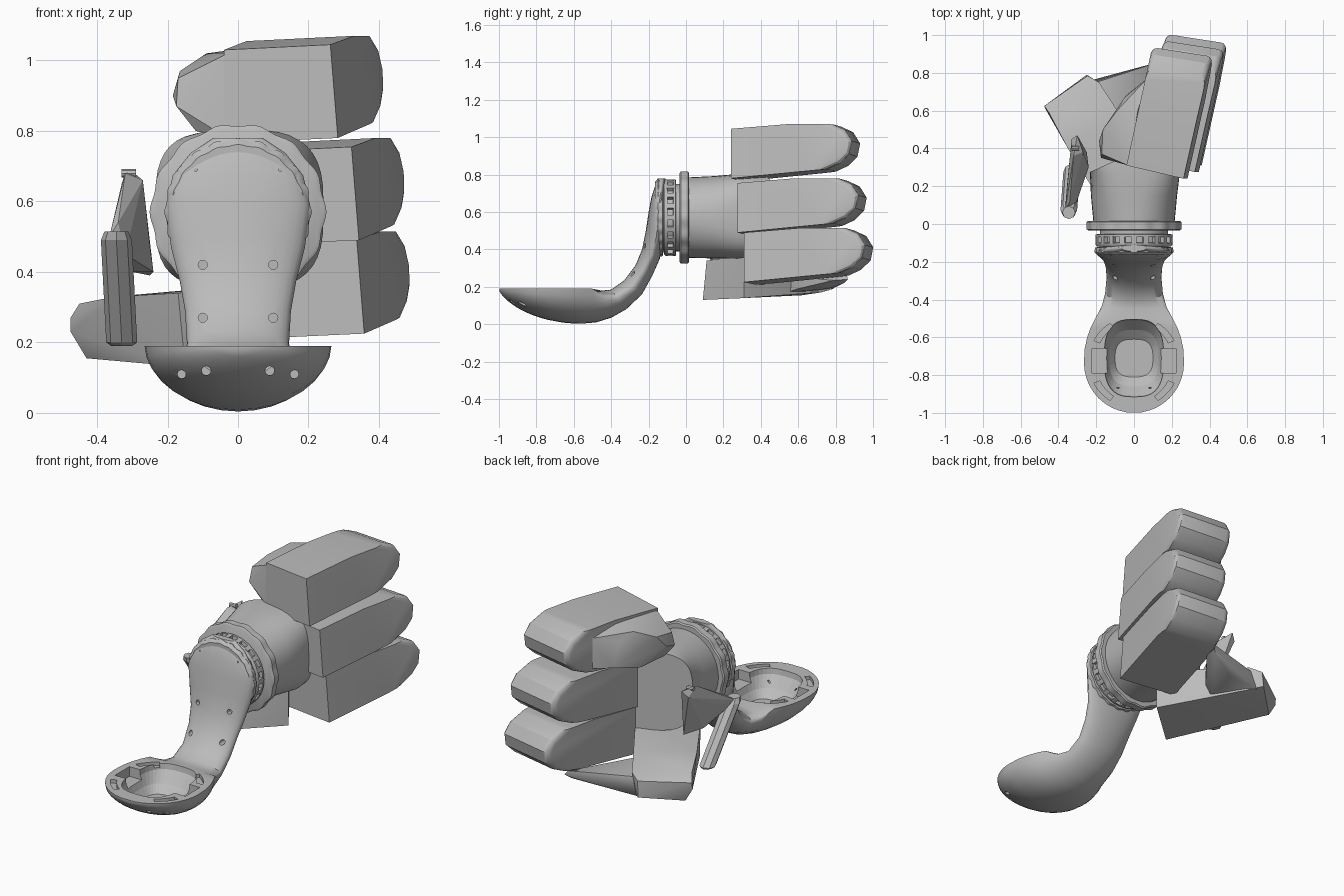
import bpy, bmesh
from math import sin, cos, pi, radians
from mathutils import Vector, Matrix

cube = bpy.data.objects.get("Cube")
if cube:
    bpy.data.objects.remove(cube)

grey = bpy.data.materials.new("plain grey")
grey.use_nodes = True
colour = (0.5, 0.5, 0.5, 1)
grey.diffuse_color = colour
grey.node_tree.nodes["Principled BSDF"].inputs["Base Color"].default_value = colour
AXIS_Z = 0.57  # height of the wrist axis


def finish(name, bm, smooth=None):
    bmesh.ops.recalc_face_normals(bm, faces=bm.faces)
    mesh = bpy.data.meshes.new(name)
    bm.to_mesh(mesh)
    bm.free()
    mesh.materials.append(grey)
    ob = bpy.data.objects.new(name, mesh)
    bpy.context.collection.objects.link(ob)
    if smooth:
        shade(ob, smooth)
    return ob


def shade(ob, angle):
    bpy.ops.object.select_all(action='DESELECT')
    ob.select_set(True)
    bpy.context.view_layer.objects.active = ob
    bpy.ops.object.shade_smooth_by_angle(angle=radians(angle))


def add_loft(bm, rings):
    loops = [[bm.verts.new(p) for p in ring] for ring in rings]
    n = len(loops[0])
    for a, b in zip(loops, loops[1:]):
        for i in range(n):
            j = (i + 1) % n
            bm.faces.new((a[i], a[j], b[j], b[i]))
    return [bm.faces.new(loops[0]), bm.faces.new(loops[-1])]


def loft(name, rings, smooth=None):
    bm = bmesh.new()
    add_loft(bm, rings)
    return finish(name, bm, smooth)


def hull(name, points, smooth=None):
    bm = bmesh.new()
    for p in points:
        bm.verts.new(p)
    bmesh.ops.convex_hull(bm, input=bm.verts)
    bmesh.ops.delete(bm, geom=[v for v in bm.verts if not v.link_faces], context='VERTS')
    return finish(name, bm, smooth)


def wheel(y, r, lobes=0, wave=0.0, n=96):
    # closed ring around the wrist axis
    ring = []
    for i in range(n):
        a = 2 * pi * i / n
        q = r + wave * cos(lobes * a)
        ring.append((q * cos(a), y, AXIS_Z + q * sin(a)))
    return ring


def power(value, p):
    return abs(value) ** p * (1 if value > 0 else -1)


def cut(target, cutter):
    cutter.hide_render = True
    cutter.hide_viewport = True
    mod = target.modifiers.new(cutter.name, 'BOOLEAN')
    mod.operation = 'DIFFERENCE'
    mod.solver = 'EXACT'
    mod.object = cutter


# Scoop and neck: upper y z, lower y z, half width, position of the widest line
sections = []
for i in range(1, 11):
    t = radians(9 * i)
    y = -.735 - .265 * cos(t)
    sections.append((y, .19, y, .19 - .186 * (1 - ((y + .57) / .432) ** 2) ** .68, .265 * sin(t), 0))
sections += [
    (-.66, .19, -.66, .009, .261, 0), (-.6, .19, -.6, .004, .248, 0), (-.55, .19, -.54, .005, .23, 0),
    (-.5, .19, -.48, .01, .205, 0), (-.45, .18, -.4, .035, .172, .2),
    (-.4, .185, -.32, .08, .153, .4), (-.33, .235, -.235, .16, .145, .5),
    (-.27, .315, -.18, .26, .15, .5), (-.235, .4, -.14, .35, .165, .55),
    (-.215, .5, -.12, .45, .19, .6), (-.2, .6, -.115, .58, .205, .6),
    (-.185, .68, -.11, .67, .185, .6), (-.165, .74, -.11, .735, .135, .6),
    (-.145, .78, -.11, .78, .07, .6)]
rings = []
for uy, uz, ly, lz, w, f in sections:
    up, low = Vector((0, uy, uz)), Vector((0, ly, lz))
    mid = up.lerp(low, f)
    ring = []
    for i in range(32):
        a = 2 * pi * i / 32
        s = sin(a)
        end = up if s > 0 else low
        ring.append(mid + (end - mid) * abs(s) + Vector((w * cos(a), 0, 0)))
    rings.append(ring)
body = loft("scoop_and_neck", rings)


def prism(name, outline, low, high):
    return loft(name, [[(x, y, z) for x, y in outline] for z in (low, high)])


# Recesses in the scoop
rings = []
for z, rx, ry in ((.3, .165, .225), (.16, .155, .2), (.1, .13, .15), (.06, .1, .1)):
    angles = [2 * pi * i / 40 for i in range(40)]
    rings.append([(rx * power(cos(a), .7), -.71 + ry * power(sin(a), .7), z) for a in angles])
cut(body, loft("scoop_cavity", rings))
cut(body, prism("side_pockets", [(.222, -.66), (-.222, -.66), (-.222, -.79), (.222, -.79)], .135, .31))
for k, start in enumerate((28, 122, 208, 302)):
    arc = [radians(start + 30 * i / 6) for i in range(7)]
    slot = [(.24 * cos(a), -.73 + .24 * sin(a)) for a in arc]
    slot += [(.205 * cos(a), -.73 + .215 * sin(a)) for a in reversed(arc)]
    cut(body, prism(f"rim_slot_{k + 1}", slot, .17, .32))

# Screw holes
bm = bmesh.new()
turn = Matrix.Rotation(pi / 2, 4, 'X')
for x, y, z, size in ((.1, -.29, .27, .013), (.1, -.245, .42, .013), (.06, -.19, .735, .005),
                      (.12, -.19, .69, .005), (.09, -.91, .12, .013), (.16, -.85, .11, .012)):
    for side in (-1, 1):
        bmesh.ops.create_cone(bm, cap_ends=True, segments=12, radius1=size, radius2=size,
                              depth=.09, matrix=Matrix.Translation((side * x, y, z)) @ turn)
cut(body, finish("screw_holes", bm))
shade(body, 35)

# Wrist rings
loft("scalloped_collar", [wheel(-.165, .19, 20, .002), wheel(-.15, .206, 20, .004),
                          wheel(-.125, .203, 20, .003), wheel(-.12, .18)], 40)
loft("wrist_core", [wheel(-.13, .18, n=48), wheel(.02, .18, n=48)], 40)
loft("gear_ring", [wheel(-.118, .197), wheel(-.108, .204), wheel(-.1, .204), wheel(-.098, .185),
                   wheel(-.07, .185), wheel(-.068, .204), wheel(-.055, .204), wheel(-.053, .185)], 40)
bm = bmesh.new()
for i in range(20):
    place = Matrix.Translation((0, -.083, AXIS_Z)) @ Matrix.Rotation(2 * pi * i / 20, 4, 'Y')
    place = place @ Matrix.Translation((.19, 0, 0)) @ Matrix.Diagonal((.03, .04, .026, 1))
    bmesh.ops.create_cube(bm, size=1, matrix=place)
finish("gear_teeth", bm)
loft("wrist_plate", [wheel(-.035, .236, 14, .004), wheel(-.028, .247, 14, .004),
                     wheel(.01, .247, 14, .004), wheel(.016, .24, 14, .004)], 40)

# Palm: the far end slants back towards the fingers
rings = []
for y, cx, cz, rx, rz, p, slant in ((.01, 0, .57, .215, .215, 1, 0), (.15, 0, .572, .228, .22, .85, 0),
                                    (.27, .005, .577, .238, .226, .65, 0),
                                    (.38, -.01, .577, .225, .222, .6, .45)):
    ring = []
    for i in range(40):
        a = 2 * pi * i / 40
        x = cx + rx * power(cos(a), p)
        ring.append((x, y + slant * x, cz + rz * power(sin(a), p)))
    rings.append(ring)
loft("palm", rings, 35)

# Fingers: one side outline swept across and skewed outwards
outline = [(0, 0), (0, .265), (.32, .29), (.57, .29), (.64, .26), (.68, .2),
           (.665, .13), (.61, .08), (.54, .05)]


def finger(name, dx, dy, dz):
    bm = bmesh.new()
    right = [(.26 + .22 * y + .08 * (.29 - z) + dx, .24 + .95 * y + dy, .78 + z + dz) for y, z in outline]
    left = [(-.04 + .2 * y + dx, .31 + .92 * y + dy, .765 + z + dz) for y, z in outline]
    caps = add_loft(bm, [left, right])
    rim = [e for f in caps for e in f.edges if min(v.co.y for v in e.verts) > .7 + dy]
    bmesh.ops.bevel(bm, geom=rim, offset=.03, segments=3, profile=.5, affect='EDGES')
    finish(name, bm, 30)


for name, shift in (("upper_finger", (0, 0, 0)), ("middle_finger", (.06, .035, -.29)),
                    ("lower_finger", (.075, .07, -.555))):
    finger(name, *shift)

# Curled end of the upper finger
hull("upper_fingertip",
     [(-.175, .35, .87), (-.17, .37, .95), (-.185, .44, .9), (-.165, .5, .97), (-.12, .36, .8),
      (-.03, .31, .78), (-.03, .31, 1.02), (-.09, .6, 1.02), (-.05, .67, .98), (-.03, .69, .83),
      (.07, .77, .83), (.07, .77, 1.0), (.02, .6, 1.035), (-.1, .55, .8)], 30)

# Thumb
hull("thumb_base",
     [(-.15, .09, .13), (-.17, .11, .34), (.1, .31, .14), (.1, .31, .37), (-.35, .4, .33),
      (-.45, .59, .31), (-.475, .625, .27), (-.475, .62, .23), (-.43, .62, .155), (-.25, .79, .19),
      (-.245, .785, .28), (-.185, .75, .3), (-.12, .57, .34), (-.18, .72, .17)], 30)
hull("thumb_tip",
     [(-.23, .76, .18), (-.2, .75, .28), (-.1, .54, .17), (-.1, .54, .29), (0, .6, .19),
      (0, .6, .25), (-.04, .76, .19), (.13, .845, .22), (.16, .865, .24), (.14, .86, .265),
      (.15, .79, .235)], 40)

# Side lever: leaning bar with a tapered link
bar = []
for x, y, z, r in ((-.33, .285, .19, .03), (-.33, .275, .2, .044),
                   (-.345, .075, .49, .044), (-.345, .06, .515, .034)):
    bar.append([(x + r * cos(pi * i / 4), y + r * sin(pi * i / 4), z) for i in range(8)])
loft("lever_bar", bar)
hull("lever_link",
     [(-.365, .07, .5), (-.32, .07, .45), (-.355, .2, .52), (-.3, .27, .4), (-.24, .3, .4),
      (-.25, .38, .39), (-.25, .3, .47), (-.29, .45, .62), (-.33, .45, .65), (-.3, .47, .685),
      (-.27, .38, .66), (-.32, .36, .68), (-.34, .12, .54)])
loft("lever_pin", [[(x, .4 + .012 * cos(pi * i / 4), .68 + .012 * sin(pi * i / 4)) for i in range(8)]
                   for x in (-.33, -.29)])
